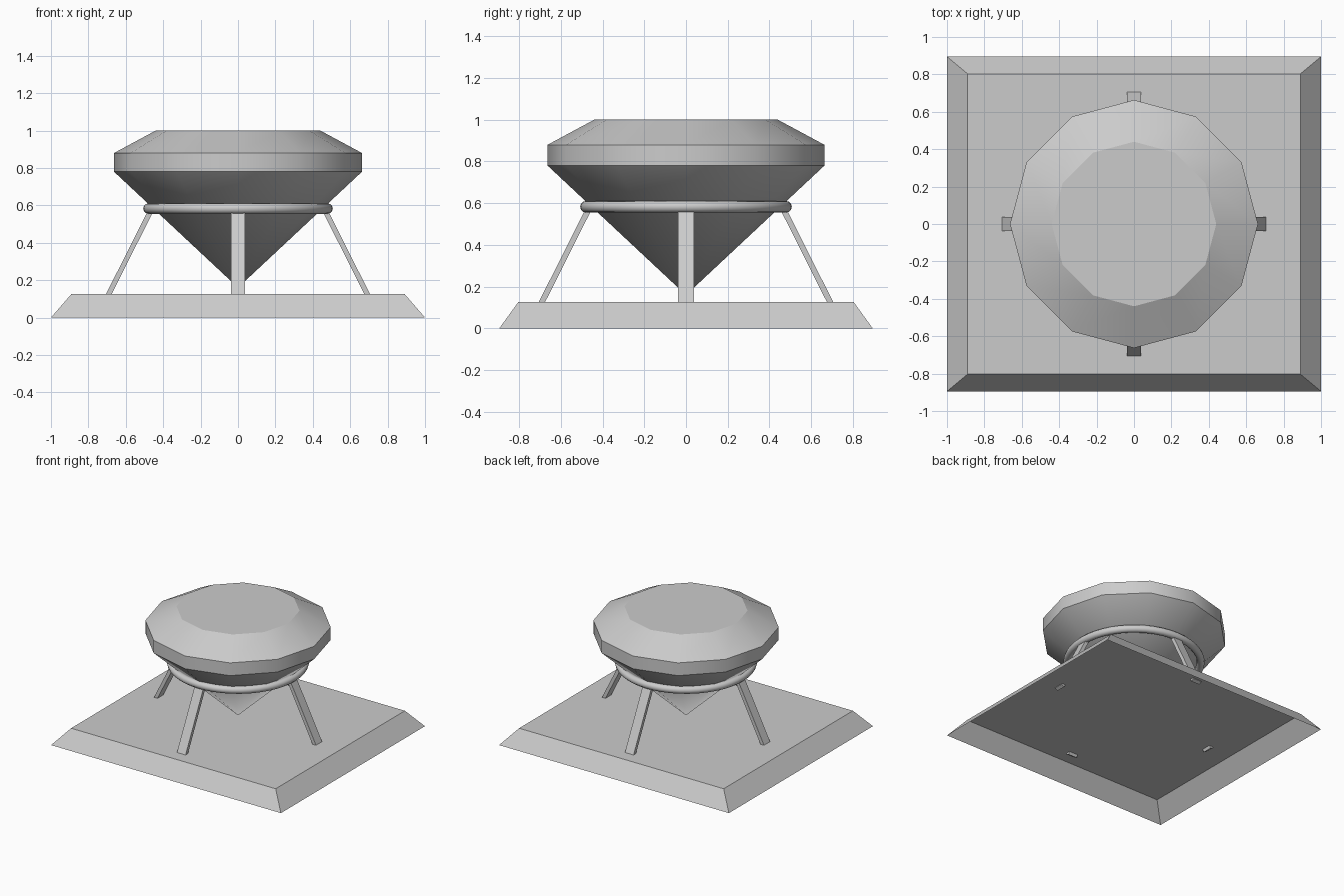
import bpy, bmesh, math
from mathutils import Vector, Matrix

if "Cube" in bpy.data.objects:
    bpy.data.objects.remove(bpy.data.objects["Cube"])


def finish(bm, name):
    mesh = bpy.data.meshes.new(name)
    bm.to_mesh(mesh)
    bm.free()
    obj = bpy.data.objects.new(name, mesh)
    bpy.context.collection.objects.link(obj)
    return obj


def loft(bm, rings):
    """Skin quads between successive rings of points; returns vertex rings."""
    vr = [[bm.verts.new(p) for p in r] for r in rings]
    for a, b in zip(vr, vr[1:]):
        n = len(a)
        for i in range(n):
            j = (i + 1) % n
            bm.faces.new((a[i], a[j], b[j], b[i]))
    return vr


def rect(x, y, z):
    return [(-x, -y, z), (x, -y, z), (x, y, z), (-x, y, z)]


# plinth: bevelled slab, open underneath
bm = bmesh.new()
rings = loft(bm, [rect(1.0, 0.895, 0.0), rect(0.89, 0.803, 0.127)])
bm.faces.new(rings[-1])
finish(bm, "plinth")

# gem: twelve-sided cut stone, smooth around each band, sharp between bands
SIDES = 12


def circle(r, z):
    return [(r * math.cos(math.tau * i / SIDES), r * math.sin(math.tau * i / SIDES), z)
            for i in range(SIDES)]


bm = bmesh.new()
rings = loft(bm, [circle(0.663, 0.78), circle(0.663, 0.88), circle(0.44, 1.0)])
bm.faces.new(rings[-1])
tip = bm.verts.new((0, 0, 0.16))
for i in range(SIDES):
    bm.faces.new((rings[0][(i + 1) % SIDES], rings[0][i], tip))
for f in bm.faces:
    f.smooth = True
for e in bm.edges:
    if abs(e.verts[0].co.z - e.verts[1].co.z) < 1e-4:
        e.smooth = False
finish(bm, "gem")

# support ring around the lower half of the gem
bpy.ops.mesh.primitive_torus_add(location=(0, 0, 0.583), major_radius=0.479,
                                 minor_radius=0.028, major_segments=48, minor_segments=12)
bpy.context.object.name = "support_ring"
bpy.ops.object.shade_smooth()

# four splayed legs from the ring into the plinth
foot, head = Vector((0.697, 0, 0.113)), Vector((0.462, 0, 0.58))
axis = (head - foot).normalized()
side = Vector((0, 0.0375, 0))
thick = axis.cross(Vector((0, 1, 0))) * 0.0135
for k, label in enumerate(("right", "back", "left", "front")):
    bm = bmesh.new()
    ends = [[p - side - thick, p + side - thick, p + side + thick, p - side + thick]
            for p in (foot, head)]
    a, b = loft(bm, ends)
    bm.faces.new(a[::-1])
    bm.faces.new(b)
    bmesh.ops.recalc_face_normals(bm, faces=bm.faces)
    bmesh.ops.transform(bm, matrix=Matrix.Rotation(k * math.pi / 2, 4, 'Z'), verts=bm.verts)
    finish(bm, label + "_leg")
